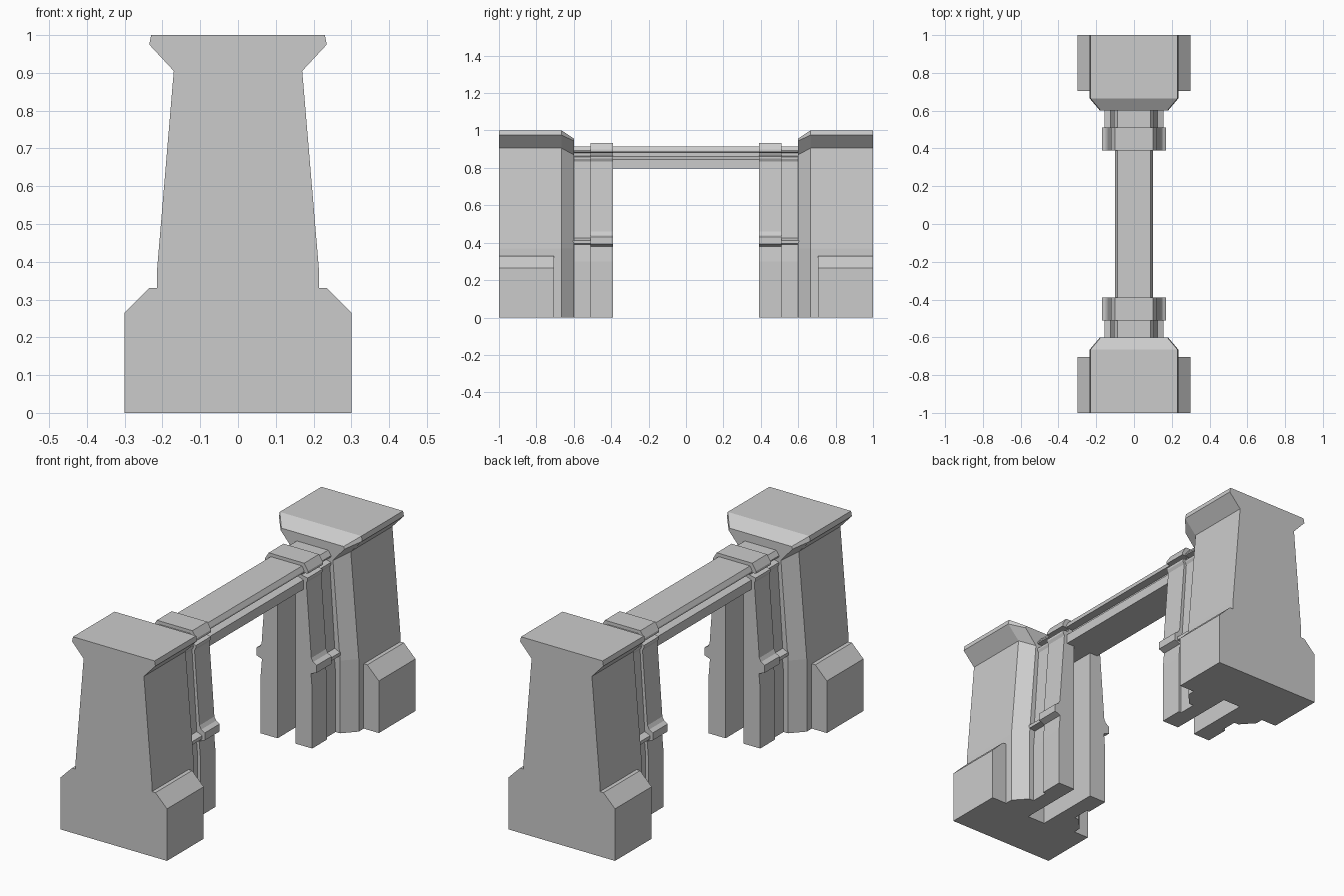
import bpy, bmesh

if "Cube" in bpy.data.objects:
    bpy.data.objects.remove(bpy.data.objects["Cube"])


def make(name, verts, faces, mirror=False):
    bm = bmesh.new()
    vs = [bm.verts.new(v) for v in verts]
    for f in faces:
        bm.faces.new([vs[i] for i in f])
    bmesh.ops.recalc_face_normals(bm, faces=bm.faces)
    me = bpy.data.meshes.new(name)
    bm.to_mesh(me)
    bm.free()
    ob = bpy.data.objects.new(name, me)
    bpy.context.collection.objects.link(ob)
    if mirror:
        add_mirror(ob)
    return ob


def add_mirror(ob):
    m = ob.modifiers.new("mirror", 'MIRROR')
    m.use_axis = (False, True, False)
    m.use_mirror_merge = False


def prism(name, half, y0, y1, mirror=True):
    """Extrude along y a profile given by its right half (x, z)."""
    pts = half + [(-x, z) for x, z in reversed(half)]
    n = len(pts)
    verts = [(x, y, z) for y in (y0, y1) for x, z in pts]
    faces = [list(range(n)), list(range(n, 2 * n))]
    faces += [[i, (i + 1) % n, (i + 1) % n + n, i + n] for i in range(n)]
    return make(name, verts, faces, mirror)


# Pillar with flared cap: (half width, z, inner half width, inner z)
levels = [(.215, 0, .155, 0), (.215, .37, .155, .37), (.17, .905, .115, .87),
          (.235, .975, .18, .945), (.23, 1, .175, .957)]
verts, faces = [], []
for hx, z, hi, zi in levels:
    verts += [(-hx, -1, z), (hx, -1, z), (hx, -.665, z),
              (hi, -.6, zi), (-hi, -.6, zi), (-hx, -.665, z)]
for k in range(len(levels) - 1):
    for i in range(6):
        a, b = 6 * k + i, 6 * k + (i + 1) % 6
        faces.append([a, b, b + 6, a + 6])
t = 6 * (len(levels) - 1)
faces += [list(range(6)), [t, t + 1, t + 2, t + 5], [t + 2, t + 3, t + 4, t + 5]]
pillar = make("pillar", verts, faces)

# Slot that runs between the legs into the pillar
cutter = prism("slot_cutter", [(.05, -.1), (.05, .8)], -.735, -.5, False)
cutter.hide_render = True
cutter.hide_viewport = True
cut = pillar.modifiers.new("slot", 'BOOLEAN')
cut.operation = 'DIFFERENCE'
cut.object = cutter
add_mirror(pillar)

# Buttress blocks on both sides of each pillar
for s, side in ((1, "right"), (-1, "left")):
    prof = [(.16, 0), (.3, 0), (.3, .265), (.235, .33), (.16, .33)]
    verts = [(s * x, y, z) for y in (-1, -.705) for x, z in prof]
    faces = [list(range(5)), list(range(5, 10))]
    faces += [[i, (i + 1) % 5, (i + 1) % 5 + 5, i + 5] for i in range(5)]
    make("buttress_" + side, verts, faces, True)

# Outer, wider arch frame with knuckles and grooved head
prism("arch_frame", [(.05, .8), (.05, 0), (.145, 0), (.145, .3), (.138, .38),
                     (.17, .392), (.17, .43), (.15, .442), (.14, .46),
                     (.112, .835), (.12, .85), (.12, .862), (.085, .868),
                     (.085, .88), (.122, .885), (.122, .897), (.1, .932)],
      -.51, -.39)

# Slimmer frame next to the pillar
prism("arch_backing", [(.05, .8), (.05, 0), (.13, 0), (.13, .3), (.122, .39),
                       (.155, .395), (.155, .412), (.125, .425),
                       (.098, .835), (.105, .848), (.105, .858), (.075, .864),
                       (.075, .88), (.105, .885), (.105, .892), (.088, .915)],
      -.605, -.51)

# Lintel beam
prism("lintel", [(.095, .797), (.095, .845), (.06, .86), (.06, .882),
                 (.1, .885), (.1, .893), (.088, .915)], -.6, .6, False)
